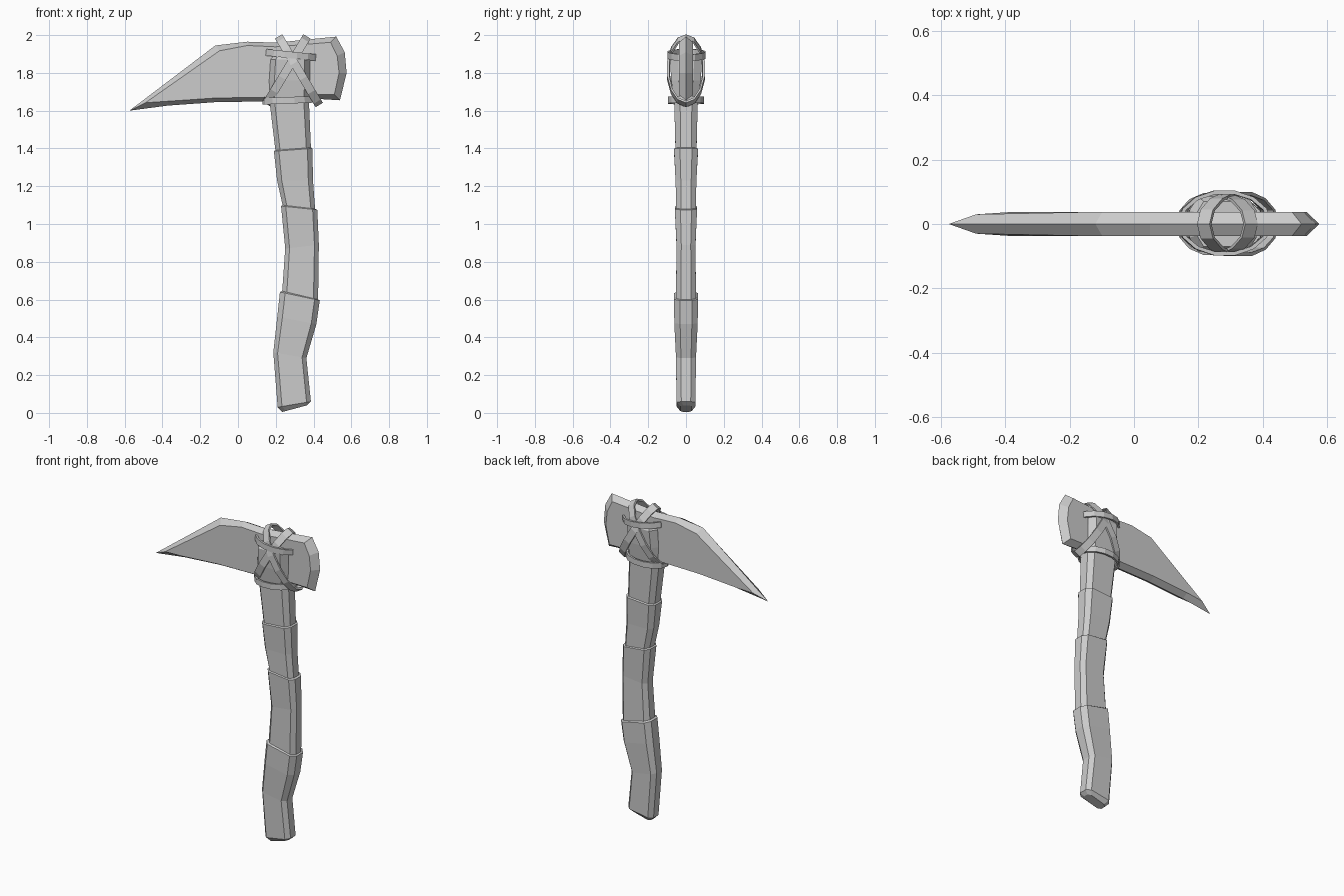
import bpy, math
from mathutils import Vector

if "Cube" in bpy.data.objects:
    bpy.data.objects.remove(bpy.data.objects["Cube"])


def make_object(name, verts, faces):
    mesh = bpy.data.meshes.new(name)
    mesh.from_pydata(verts, [], faces)
    mesh.validate()
    ob = bpy.data.objects.new(name, mesh)
    bpy.context.collection.objects.link(ob)
    return ob


def ring(xl, zl, xr, zr, hy):
    """Chamfered eight-sided section, tilted from (xl, zl) to (xr, zr)."""
    cx, cz, hx, hz = (xl + xr) / 2, (zl + zr) / 2, (xr - xl) / 2, (zr - zl) / 2
    a, b = 0.74, 0.5
    uv = [(1, b), (a, 1), (-a, 1), (-1, b), (-1, -b), (-a, -1), (a, -1), (1, -b)]
    return [(cx + u * hx, v * hy, cz + u * hz) for u, v in uv]


def loft(name, sections):
    """Skin a stack of sections and cap both ends."""
    rings = [ring(*s) for s in sections]
    n = len(rings[0])
    verts = [p for r in rings for p in r]
    faces = [(i * n + j, i * n + (j + 1) % n, (i + 1) * n + (j + 1) % n, (i + 1) * n + j)
             for i in range(len(rings) - 1) for j in range(n)]
    faces += [tuple(reversed(range(n))), tuple(range(len(verts) - n, len(verts)))]
    return make_object(name, verts, faces)


def strap(name, a, b, depth, width, thick=0.012, y=0.0, n=14):
    """Flat closed band whose ellipse spans a to b in x-z and +-depth in y."""
    a, b = Vector((a[0], y, a[1])), Vector((b[0], y, b[1]))
    c, u = (a + b) / 2, (b - a) / 2
    v = Vector((0, depth, 0))
    side = u.cross(v).normalized() * width / 2
    verts, faces = [], []
    for i in range(n):
        t = math.tau * i / n
        d = u * math.cos(t) + v * math.sin(t)
        inner = d - d.normalized() * thick
        verts += [c + d + side, c + d - side, c + inner - side, c + inner + side]
        k, m = 4 * i, 4 * ((i + 1) % n)
        faces += [(k + j, k + (j + 1) % 4, m + (j + 1) % 4, m + j) for j in range(4)]
    return make_object(name, verts, faces)


# Crooked wooden handle with stepped bark rings and a flared head
loft("handle", [
    (0.235, 0.005, 0.365, 0.04, 0.03),
    (0.21, 0.03, 0.386, 0.06, 0.05),
    (0.187, 0.32, 0.362, 0.29, 0.053),
    (0.208, 0.51, 0.415, 0.47, 0.062),
    (0.222, 0.64, 0.433, 0.595, 0.063),
    (0.234, 0.645, 0.424, 0.60, 0.053),
    (0.25, 0.87, 0.428, 0.89, 0.050),
    (0.228, 1.095, 0.420, 1.075, 0.059),
    (0.236, 1.10, 0.408, 1.08, 0.052),
    (0.207, 1.23, 0.397, 1.23, 0.055),
    (0.190, 1.385, 0.394, 1.40, 0.064),
    (0.198, 1.39, 0.386, 1.405, 0.056),
    (0.168, 1.64, 0.376, 1.64, 0.062),
    (0.165, 1.76, 0.380, 1.76, 0.078),
    (0.172, 1.87, 0.380, 1.87, 0.085),
    (0.195, 1.90, 0.360, 1.89, 0.070),
])

# Stone blade: outer edge point (x, z), then matching flat-face point (x, z)
outline = [
    ((-0.575, 1.60), (-0.49, 1.642)), ((-0.12, 1.945), (-0.098, 1.917)),
    ((0.05, 1.965), (0.05, 1.945)), ((0.20, 1.96), (0.20, 1.938)),
    ((0.52, 1.992), (0.49, 1.962)), ((0.565, 1.91), (0.525, 1.89)),
    ((0.575, 1.80), (0.535, 1.80)), ((0.54, 1.655), (0.51, 1.685)),
    ((0.38, 1.665), (0.38, 1.687)), ((0.20, 1.65), (0.20, 1.672)),
    ((-0.12, 1.645), (-0.12, 1.667)), ((-0.37, 1.627), (-0.37, 1.650)),
]
n = len(outline)
half = [0.03] + [0.038] * (n - 1)
verts = [(o[0], 0, o[1]) for o, _ in outline]
verts += [(p[0], -h, p[1]) for (_, p), h in zip(outline, half)]
verts += [(p[0], h, p[1]) for (_, p), h in zip(outline, half)]
faces = [tuple(range(n, 2 * n)), tuple(reversed(range(2 * n, 3 * n)))]
for i in range(n):
    j = (i + 1) % n
    faces += [(i, j, n + j, n + i), (j, i, 2 * n + i, 2 * n + j)]
make_object("blade", verts, faces)

# Two straps around the head, and two crossing over the blade
strap("upper_strap", (0.135, 1.91), (0.425, 1.88), 0.103, 0.035, y=0.003)
strap("lower_strap", (0.13, 1.65), (0.405, 1.66), 0.098, 0.035)
strap("cross_strap_a", (0.15, 1.635), (0.365, 1.993), 0.098, 0.045)
strap("cross_strap_b", (0.43, 1.63), (0.215, 1.993), 0.102, 0.045)

# Outward normals everywhere
import bmesh
for ob in bpy.context.collection.objects:
    bm = bmesh.new()
    bm.from_mesh(ob.data)
    bmesh.ops.recalc_face_normals(bm, faces=bm.faces)
    bm.to_mesh(ob.data)
    bm.free()
